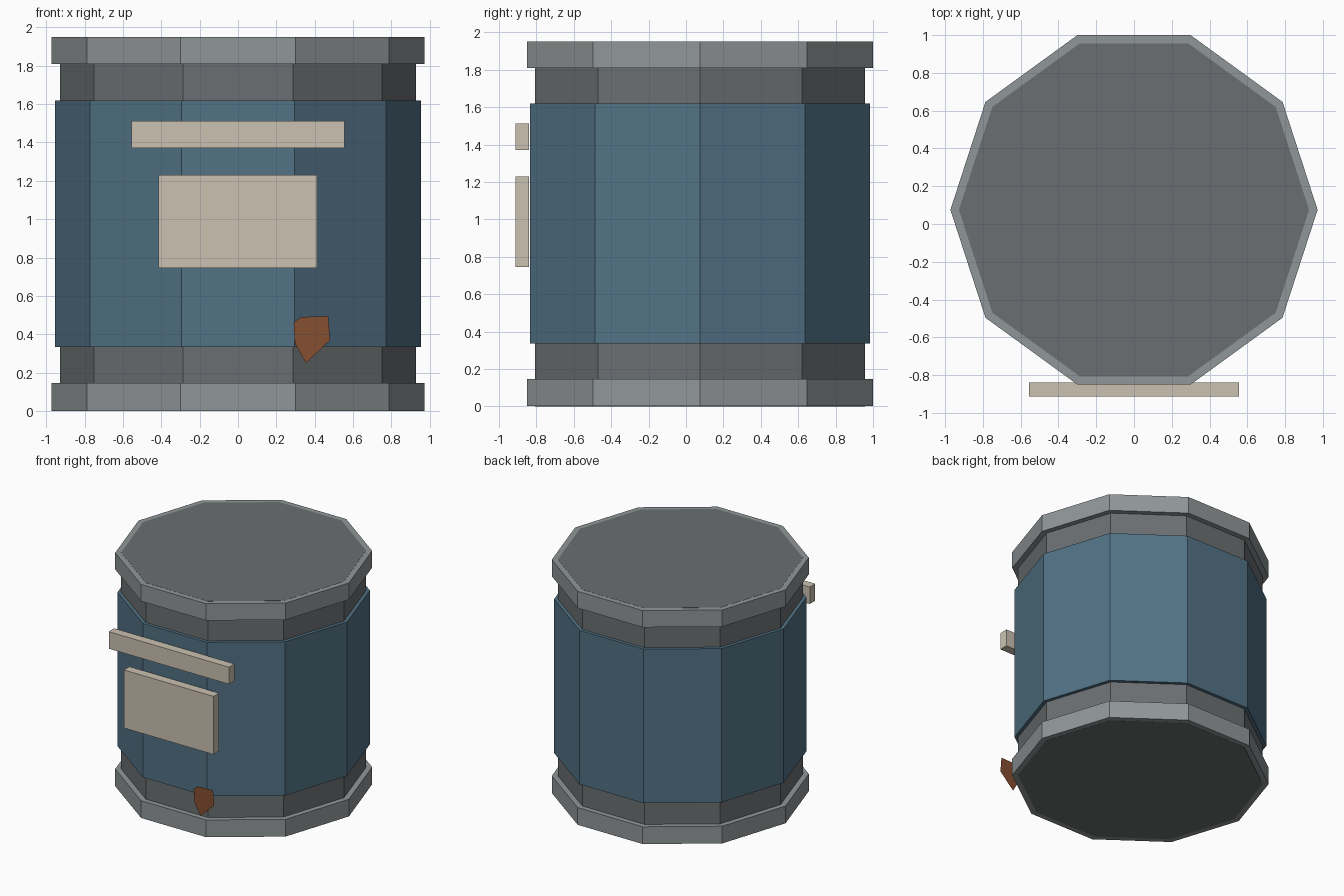
import bpy, bmesh, math

if "Cube" in bpy.data.objects:
    bpy.data.objects.remove(bpy.data.objects["Cube"])

CY = 0.075  # y of the barrel axis


def material(name, rgb):
    m = bpy.data.materials.new(name)
    lin = [((c / 255 + 0.055) / 1.055) ** 2.4 for c in rgb]
    m.diffuse_color = (*lin, 1)
    m.use_nodes = True
    m.node_tree.nodes["Principled BSDF"].inputs["Base Color"].default_value = m.diffuse_color
    return m


BLUE = material("blue paint", (82, 114, 133))
LIGHT = material("light grey metal", (144, 150, 152))
DARK = material("dark grey metal", (107, 111, 113))
CREAM = material("cream label", (202, 193, 177))
RUST = material("rust brown", (134, 78, 49))


def make(name, bm, mat):
    bmesh.ops.recalc_face_normals(bm, faces=bm.faces)
    mesh = bpy.data.meshes.new(name)
    bm.to_mesh(mesh)
    bm.free()
    mesh.materials.append(mat)
    ob = bpy.data.objects.new(name, mesh)
    bpy.context.collection.objects.link(ob)


def decagon_prism(name, r, z0, z1, mat):
    bm = bmesh.new()
    rings = [[bm.verts.new((r * math.cos(i * math.pi / 5), CY + r * math.sin(i * math.pi / 5), z))
              for i in range(10)] for z in (z0, z1)]
    for ring in rings:
        bm.faces.new(ring)
    for i in range(10):
        j = (i + 1) % 10
        bm.faces.new((rings[0][i], rings[0][j], rings[1][j], rings[1][i]))
    make(name, bm, mat)


def box(name, lo, hi, mat):
    bm = bmesh.new()
    bmesh.ops.create_cube(bm, size=1)
    for v in bm.verts:
        v.co = [(a + b) / 2 + c * (b - a) for a, b, c in zip(lo, hi, v.co)]
    make(name, bm, mat)


# Barrel: dark core showing as necks and lid, painted body, two rims
decagon_prism("core", 0.927, 0.0, 1.951, DARK)
decagon_prism("painted_body", 0.955, 0.335, 1.62, BLUE)
decagon_prism("bottom_rim", 0.972, 0.001, 0.145, LIGHT)
decagon_prism("top_rim", 0.972, 1.81, 1.95, LIGHT)

# Label plates on the front
box("label_strip", (-0.555, -0.912, 1.37), (0.555, -0.84, 1.512), CREAM)
box("label_panel", (-0.415, -0.912, 0.745), (0.412, -0.84, 1.23), CREAM)

# Flat rust patch standing off the front
bm = bmesh.new()
patch = [(0.29, 0.46), (0.33, 0.49), (0.47, 0.495), (0.48, 0.37), (0.355, 0.25), (0.297, 0.35)]
bm.faces.new([bm.verts.new((x, -1.0, z)) for x, z in reversed(patch)])
bm.normal_update()
if bm.faces[:][0].normal.y > 0:
    bmesh.ops.reverse_faces(bm, faces=bm.faces[:])
mesh = bpy.data.meshes.new("rust_patch")
bm.to_mesh(mesh)
bm.free()
mesh.materials.append(RUST)
bpy.context.collection.objects.link(bpy.data.objects.new("rust_patch", mesh))
